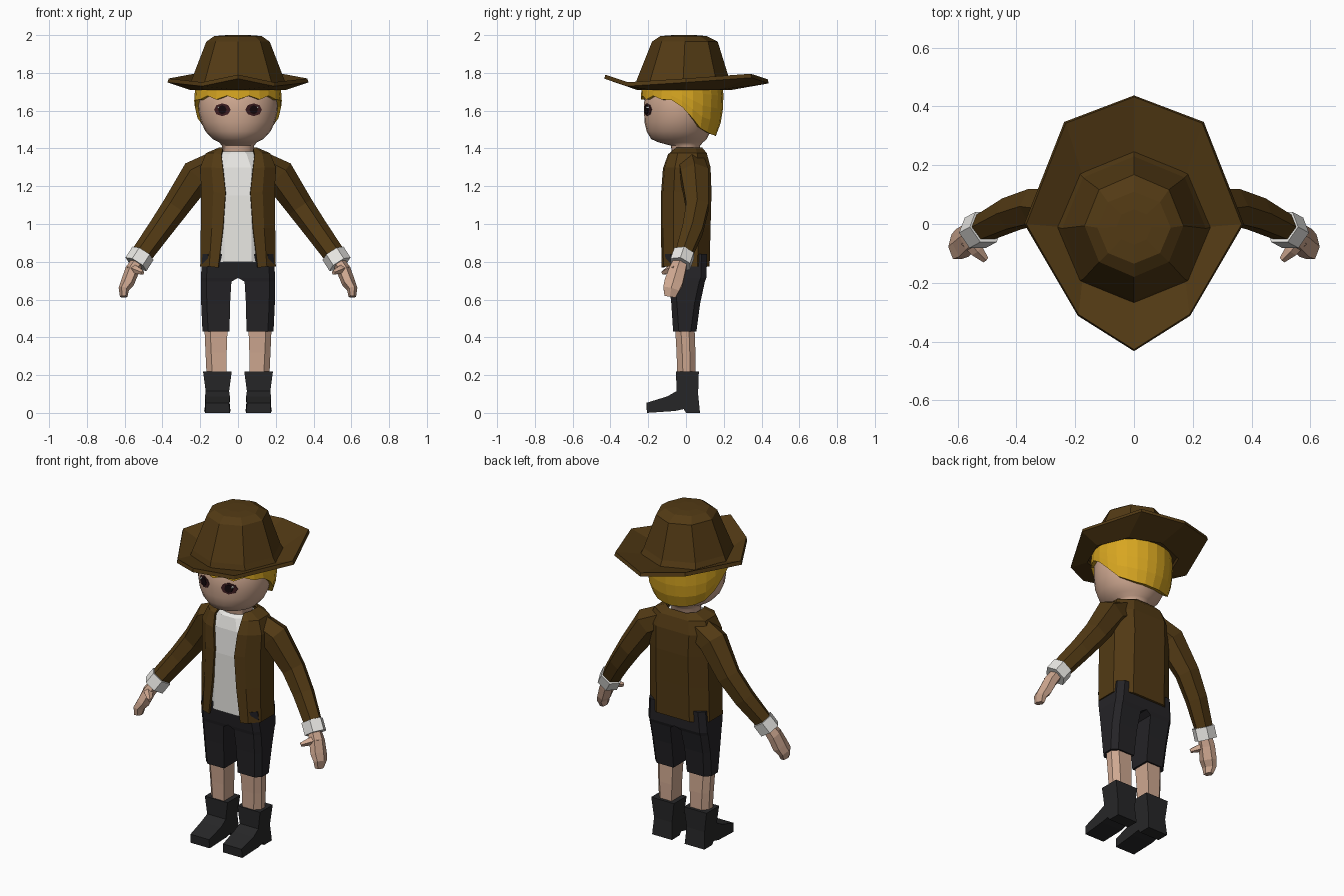
import bpy, bmesh, math
from mathutils import Vector

if "Cube" in bpy.data.objects:
    bpy.data.objects.remove(bpy.data.objects["Cube"])


def mat(name, *c):
    m = bpy.data.materials.new(name)
    m.diffuse_color = (*c, 1)
    m.use_nodes = True
    m.node_tree.nodes["Principled BSDF"].inputs["Base Color"].default_value = m.diffuse_color
    return m


BROWN = mat("brown", .085, .042, .007)
SKIN = mat("skin", .62, .39, .28)
HAIR = mat("yellow", .68, .38, .015)
BLACK = mat("black", .018, .017, .02)
BOOT = mat("boot_black", .02, .02, .021)
WHITE = mat("white", .82, .81, .78)
EYE = mat("eye_dark", .045, .012, .014)
PUPIL = mat("pupil", .008, .003, .004)


def loft(name, rings, material, closed=True, caps=True, mirror=False, thick=0, offset=-1):
    """Skin equal-length rings of points into one object."""
    bm = bmesh.new()
    vs = [[bm.verts.new(p) for p in r] for r in rings]
    n = len(rings[0])
    for a, b in zip(vs, vs[1:]):
        for i in range(n if closed else n - 1):
            j = (i + 1) % n
            bm.faces.new((a[i], a[j], b[j], b[i]))
    if caps and closed:
        bm.faces.new(vs[0][::-1])
        bm.faces.new(vs[-1])
    bmesh.ops.recalc_face_normals(bm, faces=bm.faces)
    me = bpy.data.meshes.new(name)
    bm.to_mesh(me)
    bm.free()
    ob = bpy.data.objects.new(name, me)
    bpy.context.collection.objects.link(ob)
    me.materials.append(material)
    if mirror:
        m = ob.modifiers.new("mirror", 'MIRROR')
        m.use_clip = True
    if thick:
        s = ob.modifiers.new("thickness", 'SOLIDIFY')
        s.thickness, s.offset = thick, offset
    return ob


def oval(n, z, rx, yf, yb, start=0.0):
    """Ring around z, starting at the front."""
    c, r = (yf + yb) / 2, (yb - yf) / 2
    return [(rx * math.sin(t), c - r * math.cos(t), z)
            for t in (start + 2 * math.pi * i / n for i in range(n))]


def tube(name, path, material, n=6):
    """Path entries: x, y, z, depth radius, cross radius."""
    P = [Vector(p[:3]) for p in path]
    rings = []
    for i, p in enumerate(path):
        d = (P[min(i + 1, len(P) - 1)] - P[max(i - 1, 0)]).normalized()
        v = d.cross(Vector((0, 1, 0))).normalized()
        u = v.cross(d)
        rings.append([P[i] + u * p[3] * math.cos(t) + v * p[4] * math.sin(t)
                      for t in (2 * math.pi * (k + .5) / n for k in range(n))])
    return loft(name, rings, material, mirror=True)


def box_ring(z, x0, x1, y0, y1, c=.03):
    """Rectangle with cut outer corners."""
    return [(x0, y0, z), (x1 - c, y0, z), (x1, y0 + c, z),
            (x1, y1 - c, z), (x1 - c, y1, z), (x0, y1, z)]


def interp(x, pts):
    for (a, va), (b, vb) in zip(pts, pts[1:]):
        if x <= b:
            return va + (vb - va) * max(0, x - a) / (b - a)
    return pts[-1][1]


# hat crown
loft("hat_crown", [oval(8, *r) for r in (
    (1.725, .265, -.27, .25), (1.765, .245, -.26, .23),
    (1.965, .168, -.18, .168), (1.995, .125, -.135, .11), (2.0, .06, -.07, .05))], BROWN)

# hat brim
outer = [(0, -.43, 1.78), (.19, -.31, 1.74), (.37, 0, 1.76), (.235, .345, 1.785), (0, .435, 1.755)]
inner = oval(8, 1.72, .25, -.255, .235)[:5]
loft("hat_brim", [inner, outer], BROWN, closed=False, mirror=True, thick=.022, offset=0)

# head and neck
head = loft("head", [oval(24, *r) for r in (
    (1.35, .085, -.07, .07), (1.415, .085, -.08, .075), (1.432, .10, -.145, .09),
    (1.45, .135, -.185, .11), (1.49, .172, -.208, .13), (1.54, .196, -.22, .15),
    (1.60, .21, -.222, .165), (1.70, .208, -.22, .17), (1.78, .15, -.15, .1))], SKIN)
bpy.context.view_layer.objects.active = head
head.select_set(True)
bpy.ops.object.shade_smooth_by_angle(angle=math.radians(60))
head.select_set(False)


# eyes wrapped on the face
def eye(name, rx, rz, out, material, n=8):
    def pt(x, z):
        return (x, -.028 - .193 * math.sqrt(1 - (x / .21) ** 2) - out, z)
    ring = [pt(.083 + rx * math.cos(t), 1.605 + rz * math.sin(t))
            for t in (2 * math.pi * i / n for i in range(n))]
    back = [(x, y + .02, z) for x, y, z in ring]
    loft(name, [back, ring], material, mirror=True)


eye("eye", .044, .034, .003, EYE)
eye("pupil", .022, .024, .006, PUPIL)
tube("eye_glint", [(.105, -.195, 1.618, .006, .006), (.105, -.212, 1.6181, .006, .006)], WHITE, 4)

# hair shell with ragged fringe
EDGE = [(0, 1.665), (1.2, 1.665), (1.45, 1.645), (1.75, 1.58), (2.05, 1.51), (2.5, 1.475), (3.2, 1.465)]
WIDTH = [(1.46, .8), (1.55, .95), (1.65, 1.0), (1.75, .97)]
N = 24
rings = []
for row in range(5):
    ring = []
    for i in range(N):
        t = 2 * math.pi * i / N
        a = min(t, 2 * math.pi - t)
        low = interp(a, EDGE) + (.014 if i % 2 else -.006) * (a < 1.3)
        z = 1.75 + (low - 1.75) * row / 4
        f = interp(z, WIDTH)
        ring.append((.232 * f * math.sin(t), -.02 - .22 * f * math.cos(t), z))
    rings.append(ring)
loft("hair", rings, HAIR, caps=False, thick=.035)

# shirt
loft("shirt", [oval(8, *r, start=math.pi / 8) for r in (
    (.80, .19, -.128, .11), (1.15, .19, -.13, .115), (1.30, .18, -.118, .11),
    (1.37, .12, -.098, .09), (1.385, .09, -.08, .07))], WHITE)

# open jacket
coat = []
for z, w, yb, yf, e in ((.775, .20, .125, -.13, .105), (.98, .197, .13, -.132, .08),
                        (1.17, .195, .135, -.132, .066), (1.30, .20, .13, -.122, .08),
                        (1.375, .17, .11, -.095, .088), (1.405, .10, .085, -.06, .08)):
    m = (yb + yf) / 2
    h = (yb - yf) / 2
    coat.append([(0, yb, z), (w * .55, yb, z), (w, m + h * .5, z), (w, m - h * .5, z),
                 (e + (w - e) * .5, yf + .01, z), (e, yf, z - .006)])
loft("jacket", coat, BROWN, closed=False, mirror=True, thick=.014)

# sleeves, cuffs, hands
tube("sleeve", [(.12, .03, 1.31, .08, .075), (.215, .045, 1.26, .085, .088),
                (.33, .06, 1.09, .068, .072), (.415, .035, .97, .062, .064),
                (.505, -.01, .845, .05, .058)], BROWN)
tube("cuff", [(.503, -.01, .845, .062, .066), (.54, -.03, .787, .062, .066)], WHITE)
tube("hand", [(.525, -.025, .81, .04, .035), (.56, -.045, .755, .05, .038),
              (.585, -.065, .69, .056, .036), (.605, -.078, .655, .05, .028),
              (.605, -.085, .615, .034, .02)], SKIN)
tube("thumb", [(.565, -.05, .765, .03, .026), (.535, -.09, .755, .024, .022),
               (.505, -.122, .742, .012, .012)], SKIN, 5)

# shorts
loft("shorts", [box_ring(*r) for r in (
    (.43, .045, .188, -.068, .055), (.58, .042, .195, -.078, .075),
    (.695, .035, .197, -.09, .10), (.715, 0, .197, -.095, .108),
    (.84, 0, .188, -.112, .112))], BLACK, mirror=True)

# lower legs
loft("lower_leg", [box_ring(*r) for r in (
    (.17, .062, .165, -.045, .05), (.32, .06, .172, -.05, .05),
    (.46, .055, .178, -.058, .045))], SKIN, mirror=True)

# boots: side profile y, z, half width
BOOTS = [(.068, .22, .076), (-.053, .22, .076), (-.05, .115, .062), (-.1, .087, .066),
         (-.21, .053, .062), (-.207, 0, .064), (-.06, .01, .07), (-.012, .02, .068),
         (0, 0, .066), (.074, 0, .066), (.064, .1, .06)]
loft("boot", [[(.109 + s * w, y, z) for y, z, w in BOOTS] for s in (-1, 1)], BOOT, mirror=True)
